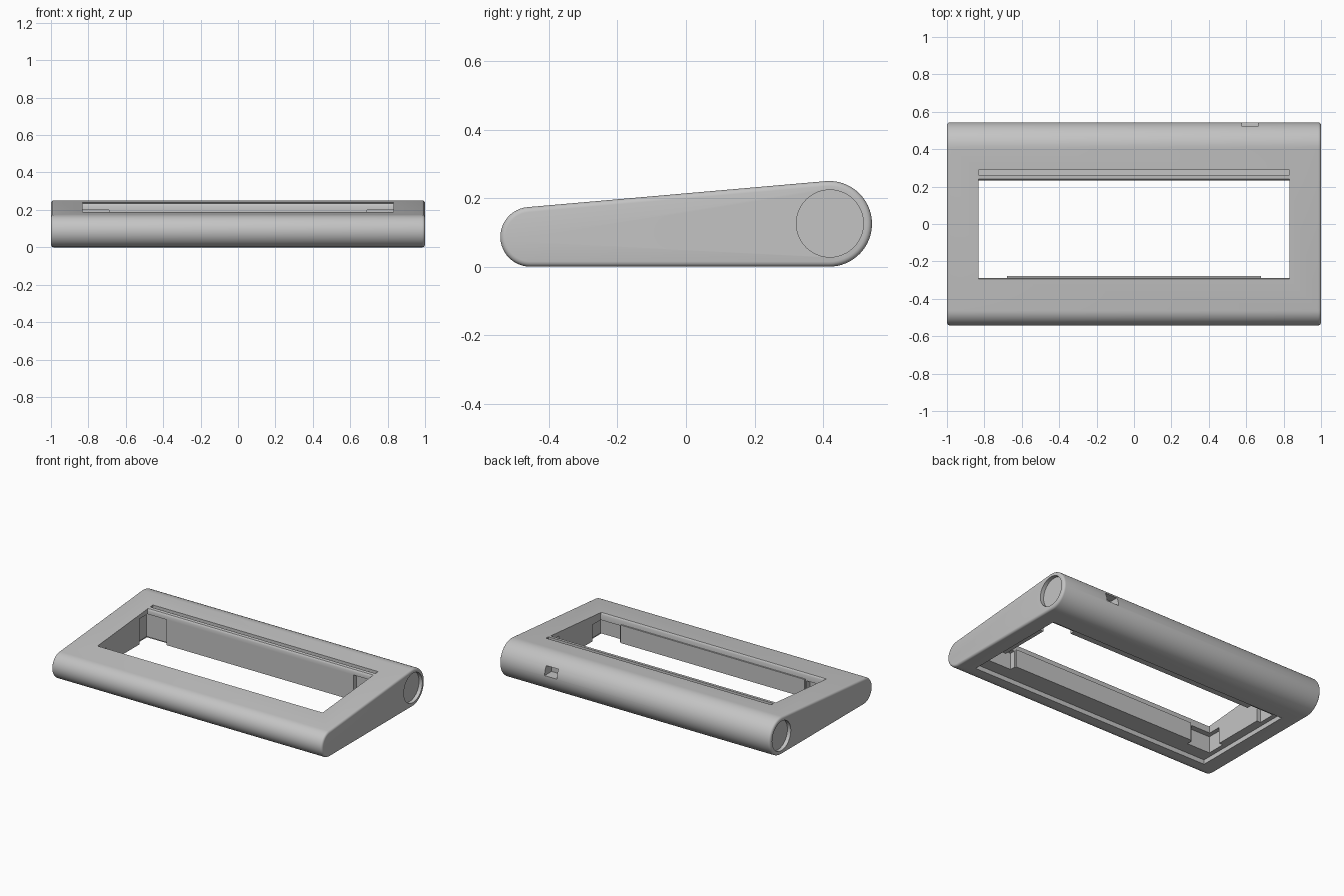
import bpy, bmesh
from math import cos, sin, atan, pi, radians

if "Cube" in bpy.data.objects:
    bpy.data.objects.remove(bpy.data.objects["Cube"])

grey = bpy.data.materials.new("light_grey")
grey.use_nodes = True
colour = (0.55, 0.55, 0.55, 1)
grey.diffuse_color = colour
grey.node_tree.nodes["Principled BSDF"].inputs["Base Color"].default_value = colour


def prism(name, profile, x0, x1, round_ends=0.0):
    """Sweep a (y, z) profile along x, optionally rounding the end rims."""
    bm = bmesh.new()
    base = bm.faces.new([bm.verts.new((x0, y, z)) for y, z in profile])
    ext = bmesh.ops.extrude_face_region(bm, geom=[base])
    top = [v for v in ext["geom"] if isinstance(v, bmesh.types.BMVert)]
    bmesh.ops.translate(bm, verts=top, vec=(x1 - x0, 0, 0))
    bmesh.ops.recalc_face_normals(bm, faces=bm.faces[:])
    if round_ends:
        rims = [e for e in bm.edges if abs(e.verts[0].co.x - e.verts[1].co.x) < 1e-5]
        bmesh.ops.bevel(bm, geom=rims, offset=round_ends, segments=4,
                        profile=0.5, affect='EDGES')
    mesh = bpy.data.meshes.new(name)
    bm.to_mesh(mesh)
    bm.free()
    obj = bpy.data.objects.new(name, mesh)
    bpy.context.collection.objects.link(obj)
    mesh.materials.append(grey)
    return obj


def box(name, x0, x1, y0, y1, z0, z1):
    return prism(name, [(y0, z0), (y1, z0), (y1, z1), (y0, z1)], x0, x1)


def arc(cy, cz, r, a0, a1, n):
    return [(cy + r * cos(a0 + (a1 - a0) * i / n),
             cz + r * sin(a0 + (a1 - a0) * i / n)) for i in range(n + 1)]


def carve(body, cutter):
    """Subtract a cutter from the body and throw the cutter away."""
    mod = body.modifiers.new("cut", 'BOOLEAN')
    mod.operation = 'DIFFERENCE'
    mod.solver = 'EXACT'
    mod.object = cutter
    bpy.context.view_layer.objects.active = body
    bpy.ops.object.modifier_apply(modifier=mod.name)
    bpy.data.objects.remove(cutter)


# Wedge body: small round front, large round back, tangent top and bottom
FRONT_Y, FRONT_R, BACK_Y, BACK_R = -0.455, 0.087, 0.418, 0.125
slope = 2 * atan((BACK_R - FRONT_R) / (BACK_Y - FRONT_Y))
profile = arc(FRONT_Y, FRONT_R, FRONT_R, pi / 2 + slope, 1.5 * pi, 24)
profile += arc(BACK_Y, BACK_R, BACK_R, -pi / 2, pi / 2 + slope, 32)
body = prism("wedge_case", profile, -1, 1, round_ends=0.015)

# Shallow underside recess for a base plate
carve(body, box("plate_recess", -0.89, 0.89, -0.41, 0.31, -0.1, 0.03))

# Central opening with softened front and back rims
opening = [(-0.288, -0.1), (0.233, -0.1), (0.233, 0.222), (0.237, 0.232),
           (0.247, 0.242), (0.247, 0.4), (-0.302, 0.4), (-0.302, 0.195),
           (-0.292, 0.186), (-0.288, 0.176)]
carve(body, prism("opening_cut", opening, -0.832, 0.832))

# Corner pockets under the top plate
for side in (-1, 1):
    x0, x1 = sorted((side * 0.69, side * 0.86))
    carve(body, box("front_pocket", x0, x1, -0.325, -0.2, -0.1, 0.14))
    carve(body, box("back_pocket", x0, x1, 0.15, 0.265, -0.1, 0.2))

# Long slot behind the opening
carve(body, box("top_slot", -0.832, 0.832, 0.262, 0.29, 0.21, 0.4))

# Round recess in each end
for side in (-1, 1):
    x0, x1 = sorted((side * 0.975, side * 1.1))
    disc = arc(0.42, 0.126, 0.098, 0, 2 * pi, 48)[:-1]
    carve(body, prism("end_recess", disc, x0, x1))

# Cable port in the back
carve(body, box("cable_port", 0.575, 0.665, 0.47, 0.7, 0.13, 0.19))

# Slim retaining strip on the front wall of the opening
strip = box("front_wall_strip", -0.68, 0.68, -0.292, -0.279, 0.03, 0.15)

for obj in (body, strip):
    bpy.ops.object.select_all(action='DESELECT')
    obj.select_set(True)
    bpy.context.view_layer.objects.active = obj
    bpy.ops.object.shade_smooth_by_angle(angle=radians(30))
